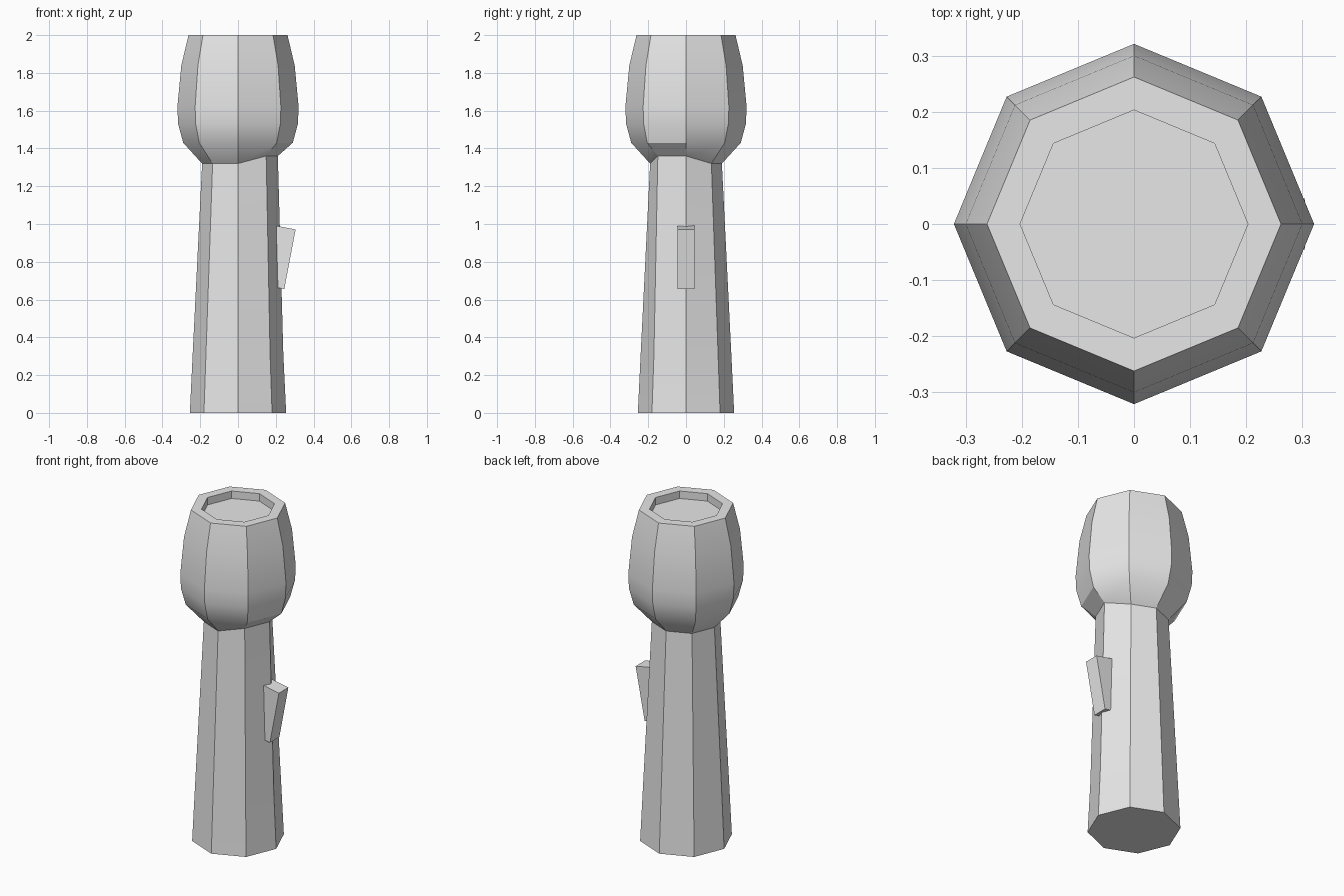
import bpy
import bmesh
from math import cos, sin, pi, radians
from mathutils import Vector

SIDES = 8

cube = bpy.data.objects.get("Cube")
if cube:
    bpy.data.objects.remove(cube, do_unlink=True)

grey = bpy.data.materials.new("light_grey")
grey.use_nodes = True
grey.diffuse_color = (0.8, 0.8, 0.8, 1)
grey.node_tree.nodes["Principled BSDF"].inputs["Base Color"].default_value = (0.8, 0.8, 0.8, 1)


def add_object(name, bm):
    bmesh.ops.recalc_face_normals(bm, faces=bm.faces)
    mesh = bpy.data.meshes.new(name)
    bm.to_mesh(mesh)
    bm.free()
    mesh.materials.append(grey)
    obj = bpy.data.objects.new(name, mesh)
    bpy.context.collection.objects.link(obj)
    bpy.ops.object.select_all(action='DESELECT')
    obj.select_set(True)
    bpy.context.view_layer.objects.active = obj
    bpy.ops.object.shade_smooth_by_angle(angle=radians(30))
    return obj


# Body: grip, neck, bulging head and recessed lens, as (radius, height) rings
NECK = 2
profile = [(0.255, 0), (0.24, 0.31), (0.19, 1.32), (0.29, 1.43), (0.317, 1.53),
           (0.321, 1.62), (0.30, 1.84), (0.262, 2.0), (0.203, 2.0), (0.203, 1.955)]
bm = bmesh.new()
rings = []
for radius, z in profile:
    angles = [2 * pi * i / SIDES for i in range(SIDES)]
    rings.append([bm.verts.new((radius * cos(a), radius * sin(a), z)) for a in angles])

# Two neck corners are pulled out and up slightly
for i in (0, SIDES - 1):
    v = rings[NECK][i]
    v.co.xy *= 1.11
    v.co.z = 1.36

for low, high in zip(rings, rings[1:]):
    for i in range(SIDES):
        j = (i + 1) % SIDES
        bm.faces.new((low[i], low[j], high[j], high[i]))
bm.faces.new(rings[0])
bm.faces.new(rings[-1])
add_object("torch_body", bm)

# Switch: a tilted block set into the left side of the grip
bm = bmesh.new()
outer_top, outer_low = Vector((0.305, 0, 0.971)), Vector((0.245, 0, 0.656))
along = (outer_top - outer_low).normalized()
inward = Vector((-along.z, 0, along.x)) * 0.13
outline = [outer_low, outer_top, outer_top + inward, outer_low + inward]
face = bm.faces.new([bm.verts.new(p + Vector((0, -0.045, 0))) for p in outline])
extruded = bmesh.ops.extrude_face_region(bm, geom=[face])
verts = [g for g in extruded["geom"] if isinstance(g, bmesh.types.BMVert)]
bmesh.ops.translate(bm, verts=verts, vec=(0, 0.09, 0))
add_object("switch", bm)
